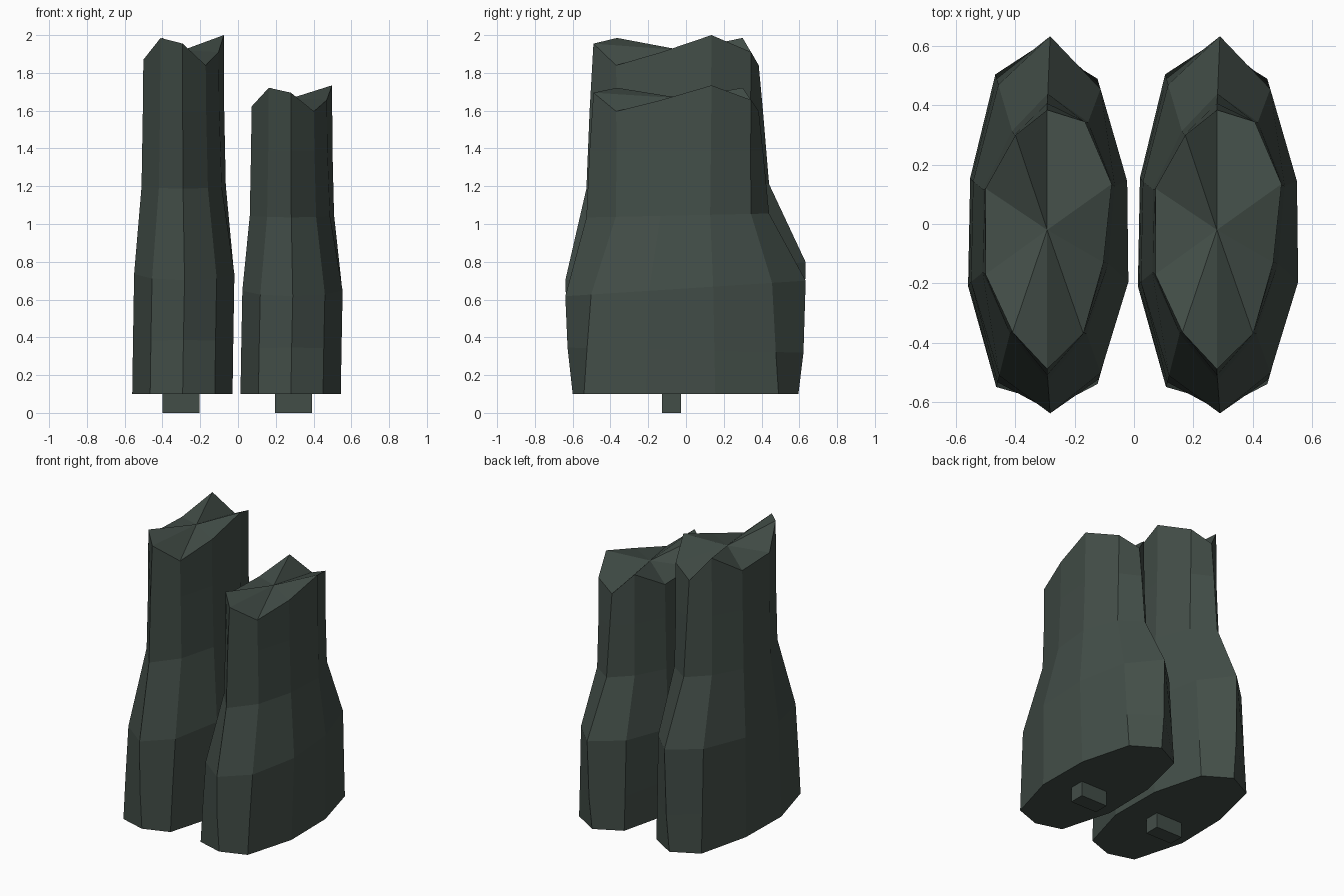
import bpy, bmesh

if "Cube" in bpy.data.objects:
    bpy.data.objects.remove(bpy.data.objects["Cube"])

stone = bpy.data.materials.new("dark green grey stone")
stone.diffuse_color = (0.055, 0.075, 0.064, 1)
stone.use_nodes = True
stone.node_tree.nodes["Principled BSDF"].inputs["Base Color"].default_value = stone.diffuse_color

# ten-sided outlines, clockwise from the back point: base (x, y) and top (x, y, z)
BASE = [(0, .595), (.17, .49), (.26, .155), (.264, -.21), (.17, -.54),
        (0, -.6), (-.172, -.55), (-.267, -.21), (-.26, .155), (-.175, .505)]
TOP = [(0, .385, 1.84), (.128, .345, 1.91), (.218, .135, 2.0), (.19, -.13, 1.91), (.122, -.37, 1.84),
       (0, -.49, 1.955), (-.117, -.365, 1.985), (-.208, -.17, 1.87), (-.208, .12, 1.86), (-.107, .3, 1.985)]
CENTRE = (0, -.02, 1.92)
# height, blend from base to top outline, bulge at front/back points, y scale elsewhere, x shift, tilt
LEVELS = [(.1, 0, 1, 1, 0, 0), (.37, 0, 1.045, .97, .004, -.015), (.75, 0, 1.065, .93, .01, .045),
          (1.2, .8, 1.03, .92, .002, .015), (1.6, .95, 1.03, .97, 0, 0)]


def finish(bm, name):
    bmesh.ops.recalc_face_normals(bm, faces=bm.faces)
    me = bpy.data.meshes.new(name)
    bm.to_mesh(me)
    bm.free()
    me.materials.append(stone)
    ob = bpy.data.objects.new(name, me)
    bpy.context.collection.objects.link(ob)


def pillar(name, cx, height):
    bm = bmesh.new()

    def vert(x, y, z):
        return bm.verts.new((cx + x, y, .1 + (z - .1) * height))

    rings = []
    for z, t, bulge, side, shift, tilt in LEVELS:
        ring = []
        for i, ((bx, by), (tx, ty, _)) in enumerate(zip(BASE, TOP)):
            x = bx + (tx - bx) * t
            y = (by + (ty - by) * t) * (bulge if i % 5 == 0 else side)
            ring.append(vert(x + shift, y, z + tilt * y / .6))
        rings.append(ring)
    rings.append([vert(*p) for p in TOP])
    # sides
    for a, b in zip(rings, rings[1:]):
        for i in range(10):
            j = (i + 1) % 10
            bm.faces.new((a[i], a[j], b[j], b[i]))
    # flat underside and jagged top fan
    bm.faces.new(rings[0])
    c = vert(*CENTRE)
    for i in range(10):
        bm.faces.new((rings[-1][i], rings[-1][(i + 1) % 10], c))
    finish(bm, name)


def peg(name, cx):
    bm = bmesh.new()
    bmesh.ops.create_cube(bm, size=1)
    for v in bm.verts:
        v.co = (cx + v.co.x * .195, -.077 + v.co.y * .1, .05 + v.co.z * .1)
    finish(bm, name)


# tall and short rock pillars, each with a small peg underneath
pillar("tall_rock", -.293, 1)
pillar("short_rock", .28, .86)
peg("tall_rock_peg", -.302)
peg("short_rock_peg", .293)
